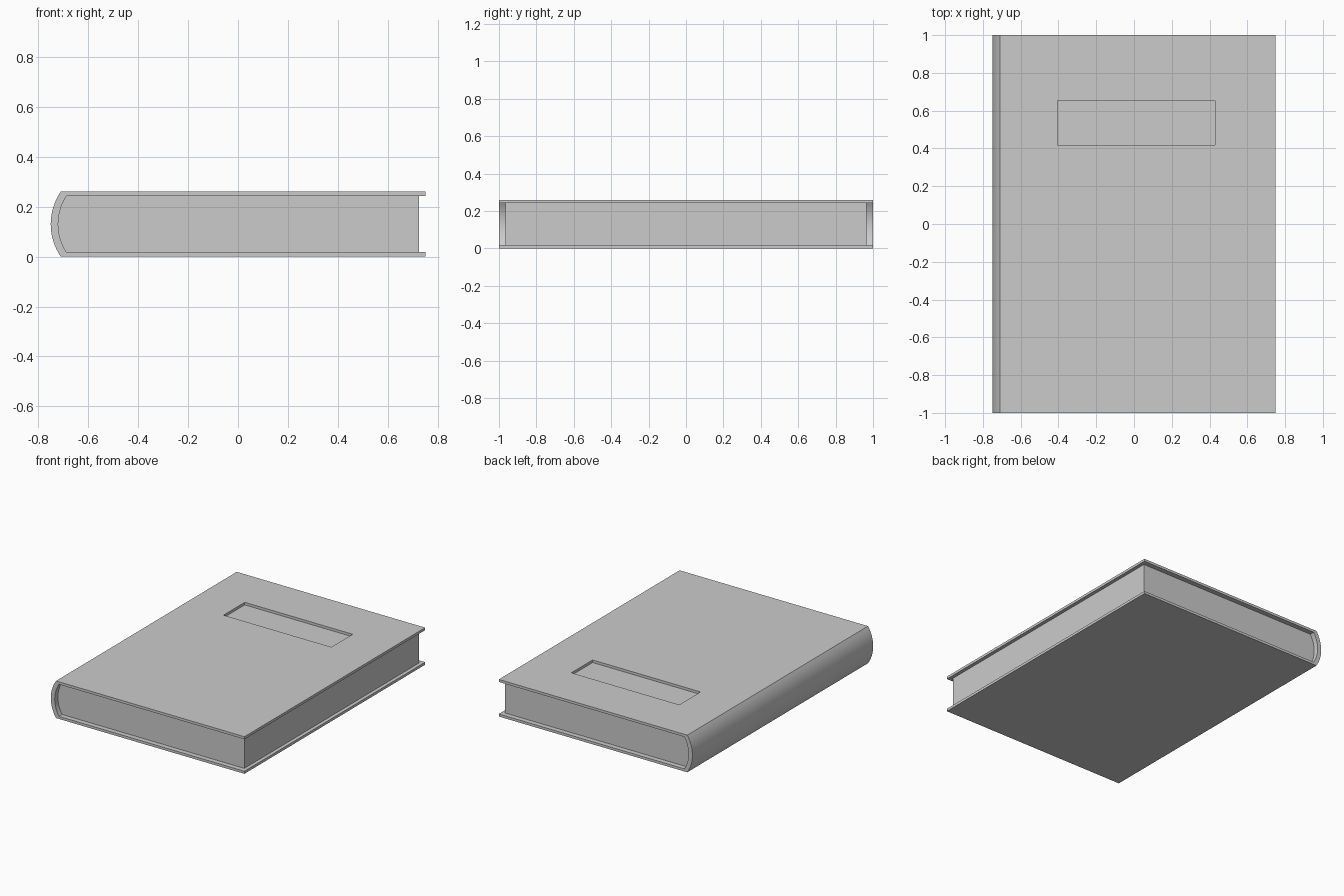
import bpy, bmesh, math

if "Cube" in bpy.data.objects:
    bpy.data.objects.remove(bpy.data.objects["Cube"])

H, T = 0.26, 0.018          # book height, cover thickness


def arc(x_end, x_mid, z0, z1, n=16):
    """Shallow circular arc from (x_end, z0) to (x_end, z1), bulging to x_mid."""
    half, sag = (z1 - z0) / 2, x_end - x_mid
    r = (half * half + sag * sag) / (2 * sag)
    a = math.asin(half / r)
    cx, cz = x_mid + r, (z0 + z1) / 2
    return [(cx - r * math.cos(t), cz + r * math.sin(t))
            for t in (-a + 2 * a * i / n for i in range(n + 1))]


def extrude_profile(name, pts, y):
    """Solid made by sweeping an x-z profile from -y to y."""
    bm = bmesh.new()
    face = bm.faces.new([bm.verts.new((x, -y, z)) for x, z in pts])
    res = bmesh.ops.extrude_face_region(bm, geom=[face])
    verts = [v for v in res["geom"] if isinstance(v, bmesh.types.BMVert)]
    bmesh.ops.translate(bm, verts=verts, vec=(0, 2 * y, 0))
    bmesh.ops.recalc_face_normals(bm, faces=bm.faces)
    mesh = bpy.data.meshes.new(name)
    bm.to_mesh(mesh)
    bm.free()
    ob = bpy.data.objects.new(name, mesh)
    bpy.context.collection.objects.link(ob)
    return ob


def smooth(ob):
    bpy.ops.object.select_all(action='DESELECT')
    ob.select_set(True)
    bpy.context.view_layer.objects.active = ob
    bpy.ops.object.shade_smooth_by_angle(angle=math.radians(25))


outer = arc(-0.71, -0.75, 0, H)
inner = arc(-0.687, -0.72, T, H - T)

# Cover: two boards joined by a rounded spine
cover = extrude_profile(
    "cover",
    outer + [(0.75, H), (0.75, H - T)] + inner[::-1] + [(0.75, T), (0.75, 0)],
    1.0)

# Title window cut through the top board
bpy.ops.mesh.primitive_cube_add(size=1, location=(0.012, 0.537, H))
cutter = bpy.context.object
cutter.name = "title_window_cutter"
cutter.scale = (0.836, 0.235, 0.1)
cutter.hide_render = True
cut = cover.modifiers.new("title_window", 'BOOLEAN')
cut.operation = 'DIFFERENCE'
cut.solver = 'EXACT'
cut.object = cutter
bpy.context.view_layer.objects.active = cover
bpy.ops.object.modifier_apply(modifier=cut.name)
bpy.data.objects.remove(cutter)
smooth(cover)

# Page block following the inside of the spine
pages = extrude_profile("pages", inner + [(0.725, H - T), (0.725, T)], 0.965)
smooth(pages)
